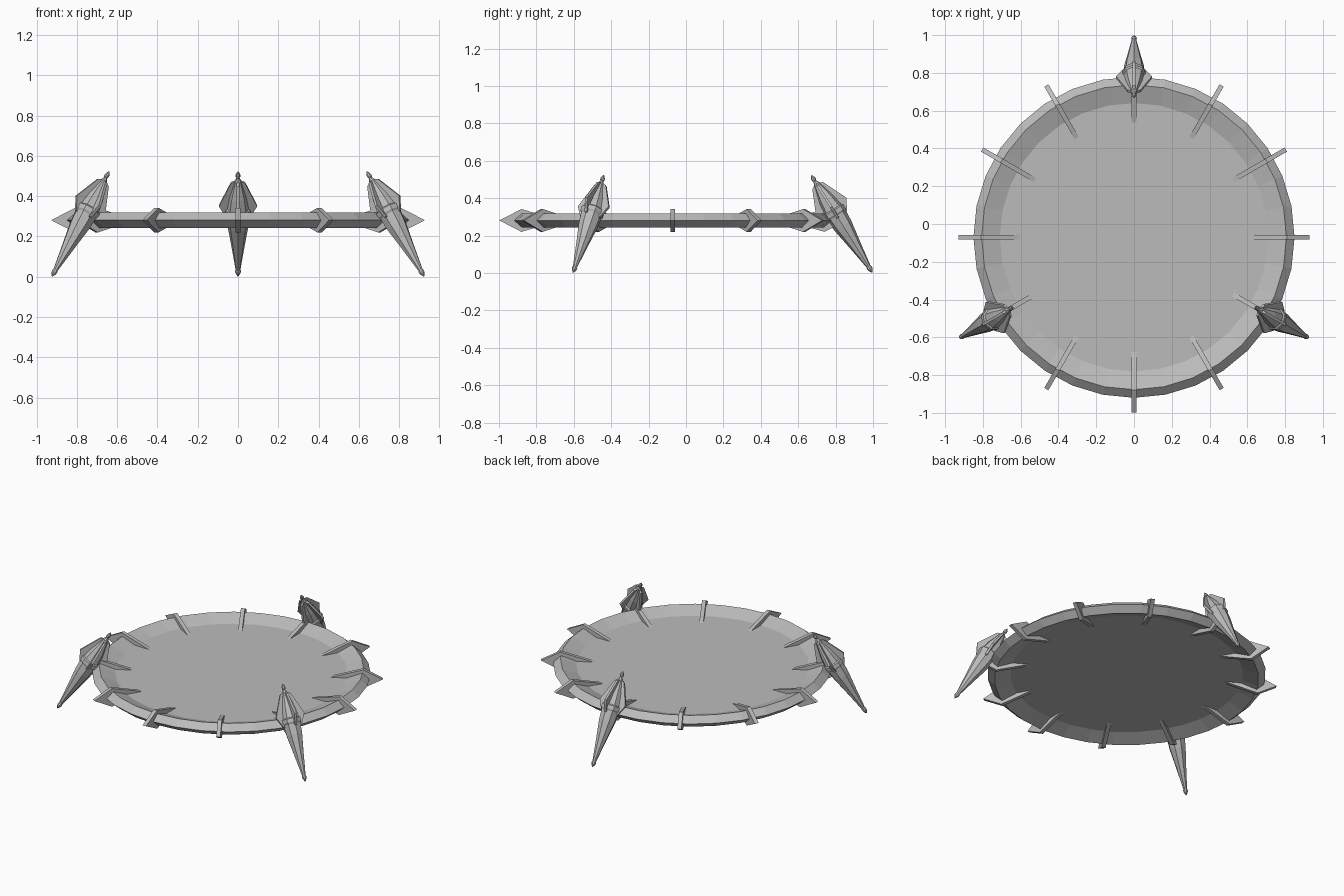
import bpy, bmesh, math
from mathutils import Matrix, Vector

if "Cube" in bpy.data.objects:
    bpy.data.objects.remove(bpy.data.objects["Cube"])

CENTER = Vector((0, -0.07, 0))
MID_Z = 0.281

steel = bpy.data.materials.new("grey steel")
steel.diffuse_color = (0.5, 0.5, 0.5, 1)
steel.use_nodes = True
steel.node_tree.nodes["Principled BSDF"].inputs["Base Color"].default_value = steel.diffuse_color


def finish(bm, name, matrix=Matrix()):
    bmesh.ops.remove_doubles(bm, verts=bm.verts, dist=1e-5)
    bmesh.ops.recalc_face_normals(bm, faces=bm.faces)
    mesh = bpy.data.meshes.new(name)
    bm.to_mesh(mesh)
    bm.free()
    mesh.materials.append(steel)
    obj = bpy.data.objects.new(name, mesh)
    bpy.context.collection.objects.link(obj)
    obj.matrix_world = matrix
    return obj


def lathe(bm, profile, sides, closed=False, phase=0.0):
    """Revolve (radius, height) points around z."""
    rows = [[bm.verts.new((r * math.cos(phase + i * math.tau / sides),
                           r * math.sin(phase + i * math.tau / sides), z))
             for i in range(sides)] for r, z in profile]
    pairs = list(zip(rows, rows[1:]))
    if closed:
        pairs.append((rows[-1], rows[0]))
    for a, b in pairs:
        for i in range(sides):
            j = (i + 1) % sides
            bm.faces.new((a[i], a[j], b[j], b[i]))
    if not closed:
        bm.faces.new(rows[0])
        bm.faces.new(rows[-1])


def plate(bm, outline, thickness, matrix=Matrix()):
    """Extrude an outline drawn in the xz plane along y, centred."""
    sides = [[bm.verts.new(matrix @ Vector((x, s * thickness / 2, z)))
              for x, z in outline] for s in (-1, 1)]
    bm.faces.new(sides[0])
    bm.faces.new(sides[1][::-1])
    n = len(outline)
    for i in range(n):
        j = (i + 1) % n
        bm.faces.new((sides[0][i], sides[0][j], sides[1][j], sides[1][i]))


# Diamond-section rim
bm = bmesh.new()
lathe(bm, [(0.85, 0), (0.807, 0.038), (0.705, 0), (0.807, -0.038)], 32, closed=True)
finish(bm, "rim", Matrix.Translation(CENTER + Vector((0, 0, MID_Z))))

# Thin flat disc inside the rim
bm = bmesh.new()
lathe(bm, [(0.72, -0.002), (0.72, 0.002)], 32)
finish(bm, "disc", Matrix.Translation(CENTER + Vector((0, 0, MID_Z))))

# Twelve kite-shaped blades through the rim
for k in range(12):
    bm = bmesh.new()
    plate(bm, [(0.60, 0), (0.81, 0.061), (0.928, 0), (0.81, -0.061)], 0.025)
    finish(bm, "rim_blade", Matrix.Translation(CENTER + Vector((0, 0, MID_Z)))
           @ Matrix.Rotation(k * math.tau / 12, 4, 'Z'))

# Three leaning spike legs; local z runs from the top tip to the foot
top, foot = Vector((0.74, 0, 0.522)), Vector((1.066, 0, 0.003))
axis = (foot - top).normalized()
side = Vector((0, 1, 0))
out = side.cross(axis)
frame = Matrix((out, side, axis)).transposed().to_4x4()
length = (foot - top).length
body = [(0.003, 0), (0.012, 0.018), (0.012, 0.03), (0.008, 0.036), (0.018, 0.055),
        (0.045, 0.15), (0.056, 0.215), (0.064, 0.222), (0.064, 0.245),
        (0.057, 0.255), (0.052, 0.32), (0.034, 0.43), (0.012, 0.575),
        (0.015, 0.583), (0.013, 0.595), (0.003, length)]
for k in range(3):
    spin = Matrix.Rotation(math.pi / 2 + k * math.tau / 3, 4, 'Z')
    place = Matrix.Translation(CENTER) @ spin @ Matrix.Translation(top) @ frame
    bm = bmesh.new()
    lathe(bm, body, 8)
    finish(bm, "spike_leg", place)
    # Four fins around the thick part of each spike
    bm = bmesh.new()
    for q in range(4):
        plate(bm, [(0.005, 0.05), (0.035, 0.065), (0.095, 0.2), (0.06, 0.265), (0.005, 0.29)],
              0.014, Matrix.Rotation(q * math.pi / 2, 4, 'Z'))
    finish(bm, "spike_fins", place)
